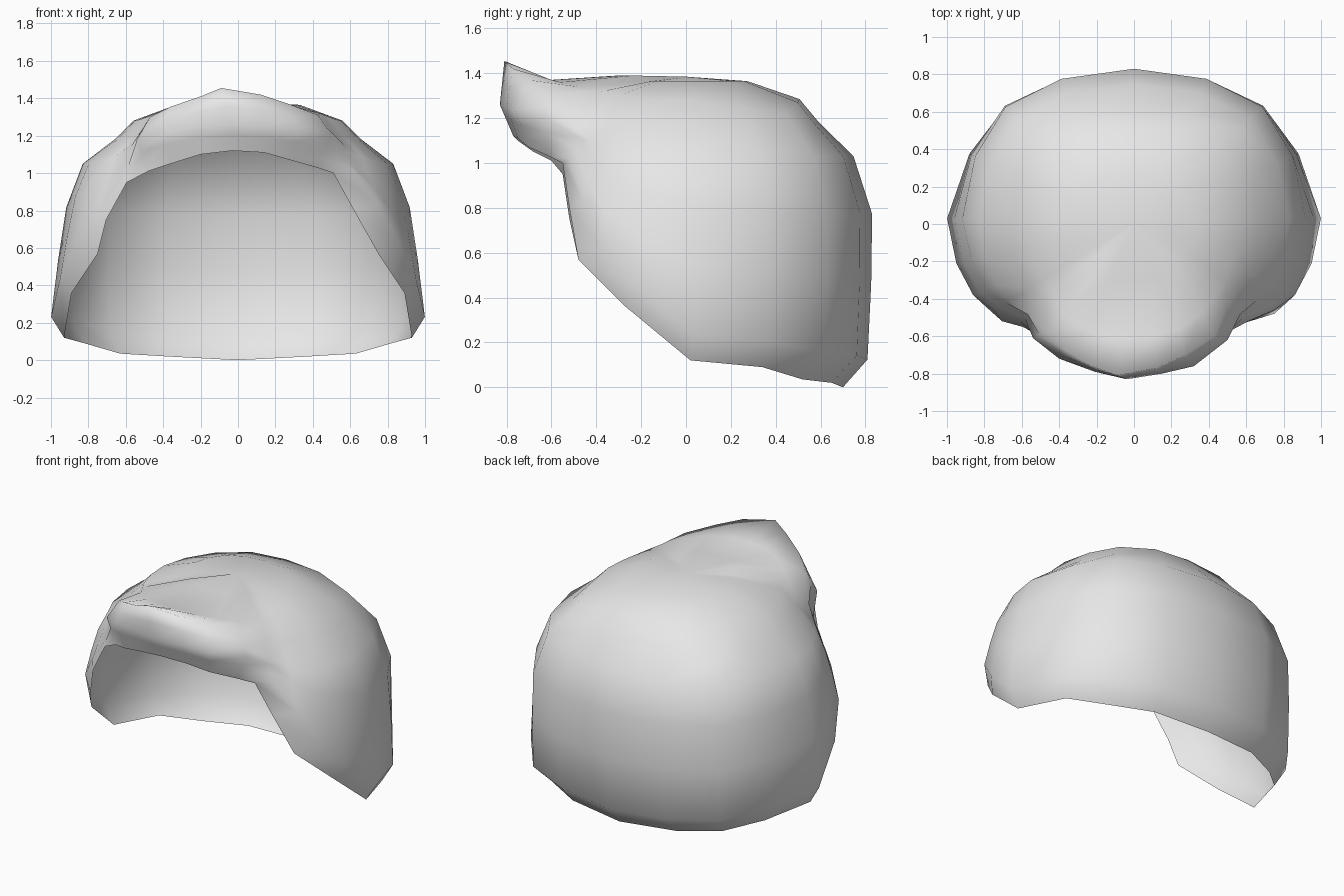
import bpy
import bmesh

cube = bpy.data.objects.get("Cube")
if cube:
    bpy.data.objects.remove(cube, do_unlink=True)

# Side and back columns, from the nape round to the temple:
# widest outline (x, y), hem (x, y, z), crown edge (scale, z), shoulder (scale, z)
SIDE = [
    (0.00, 0.83, 0.00, 0.70, 0.00, 0.61, 1.285, 0.90, 1.03),
    (0.39, 0.78, 0.38, 0.65, 0.02, 0.64, 1.27, 0.90, 1.03),
    (0.70, 0.64, 0.63, 0.52, 0.035, 0.70, 1.22, 0.89, 1.03),
    (0.89, 0.38, 0.82, 0.34, 0.09, 0.62, 1.25, 0.86, 1.04),
    (1.00, 0.03, 0.93, 0.02, 0.12, 0.56, 1.28, 0.83, 1.05),
    (0.95, -0.21, 0.89, -0.27, 0.36, 0.58, 1.28, 0.84, 1.05),
    (0.86, -0.38, 0.75, -0.48, 0.57, 0.60, 1.29, 0.85, 1.06),
    (0.75, -0.46, 0.62, -0.52, 0.80, 0.65, 1.30, 0.88, 1.09),
    (0.61, -0.52, 0.51, -0.55, 1.00, 0.72, 1.32, 0.93, 1.15),
]
# Fringe columns, model's left to right: dip behind crest, crest, bulge, lower edge
FRINGE = [
    ((0.36, -0.48, 1.34), (0.43, -0.60, 1.31), (0.50, -0.62, 1.20), (0.42, -0.61, 1.03)),
    ((0.24, -0.56, 1.36), (0.27, -0.70, 1.37), (0.32, -0.76, 1.23), (0.28, -0.70, 1.07)),
    ((0.12, -0.60, 1.37), (0.12, -0.77, 1.42), (0.15, -0.80, 1.25), (0.14, -0.75, 1.11)),
    ((-0.04, -0.61, 1.37), (-0.09, -0.81, 1.455), (-0.04, -0.83, 1.26), (-0.03, -0.77, 1.12)),
    ((-0.15, -0.60, 1.37), (-0.20, -0.77, 1.41), (-0.21, -0.79, 1.25), (-0.20, -0.75, 1.10)),
    ((-0.26, -0.56, 1.36), (-0.36, -0.68, 1.355), (-0.40, -0.72, 1.22), (-0.36, -0.68, 1.05)),
    ((-0.38, -0.48, 1.34), (-0.47, -0.58, 1.30), (-0.54, -0.61, 1.18), (-0.48, -0.60, 1.01)),
]


def mix(a, b, t):
    return tuple(p + (q - p) * t for p, q in zip(a, b))


def side_column(index, sign):
    """Points from crown to hem for one side or back column."""
    ox, oy, hx, hy, hz, s_edge, z_edge, s_sh, z_sh = SIDE[index]
    if sign < 0 and index >= 7:      # the right temple hangs a little lower and wider
        hx, hz = hx + 0.085, hz - 0.05
    rows = [(0.33, 1.365), (s_edge, z_edge), (s_edge + 0.10, z_edge - 0.10), (s_sh, z_sh)]
    back = max(0.0, oy / 0.83)
    for drop, s_side, s_back in ((0.25, 0.915, 1.0), (0.55, 0.96, 0.995), (0.88, 1.0, 0.975)):
        s = s_side + (s_back - s_side) * back
        rows.append((s, z_sh + (hz - z_sh) * drop))
    pts = [(sign * ox * s, oy * s, z) for s, z in rows]
    return pts + [(sign * hx, hy, hz)]


def fringe_column(dip, crest, bulge, edge):
    """Points from crown, over the raised crest and down to the fringe edge."""
    inner = (dip[0] * 0.5, dip[1] * 0.5, 1.39)
    return [inner, dip, crest, mix(crest, bulge, 0.5), bulge,
            mix(bulge, edge, 0.4), mix(bulge, edge, 0.75), edge]


# Columns in order all the way round
columns = [side_column(i, 1) for i in range(9)]
columns += [fringe_column(*c) for c in FRINGE]
columns += [side_column(i, -1) for i in range(8, 0, -1)]

# Skin the columns into one open shell
bm = bmesh.new()
crown = bm.verts.new((0, 0.0, 1.385))
grid = [[bm.verts.new(p) for p in col] for col in columns]
for i, col in enumerate(grid):
    nxt = grid[(i + 1) % len(grid)]
    bm.faces.new((crown, nxt[0], col[0]))
    for j in range(len(col) - 1):
        bm.faces.new((col[j], nxt[j], nxt[j + 1], col[j + 1]))
bmesh.ops.recalc_face_normals(bm, faces=bm.faces)
bm.faces.ensure_lookup_table()
if bm.faces[0].normal.z < 0:
    bmesh.ops.reverse_faces(bm, faces=bm.faces)
for f in bm.faces:
    f.smooth = True

mesh = bpy.data.meshes.new("hair_shell")
bm.to_mesh(mesh)
bm.free()
hair = bpy.data.objects.new("hair_shell", mesh)
bpy.context.collection.objects.link(hair)

# Plain grey material
grey = bpy.data.materials.new("light_grey")
grey.use_nodes = True
grey.diffuse_color = (0.8, 0.8, 0.8, 1)
grey.node_tree.nodes["Principled BSDF"].inputs["Base Color"].default_value = (0.8, 0.8, 0.8, 1)
mesh.materials.append(grey)
